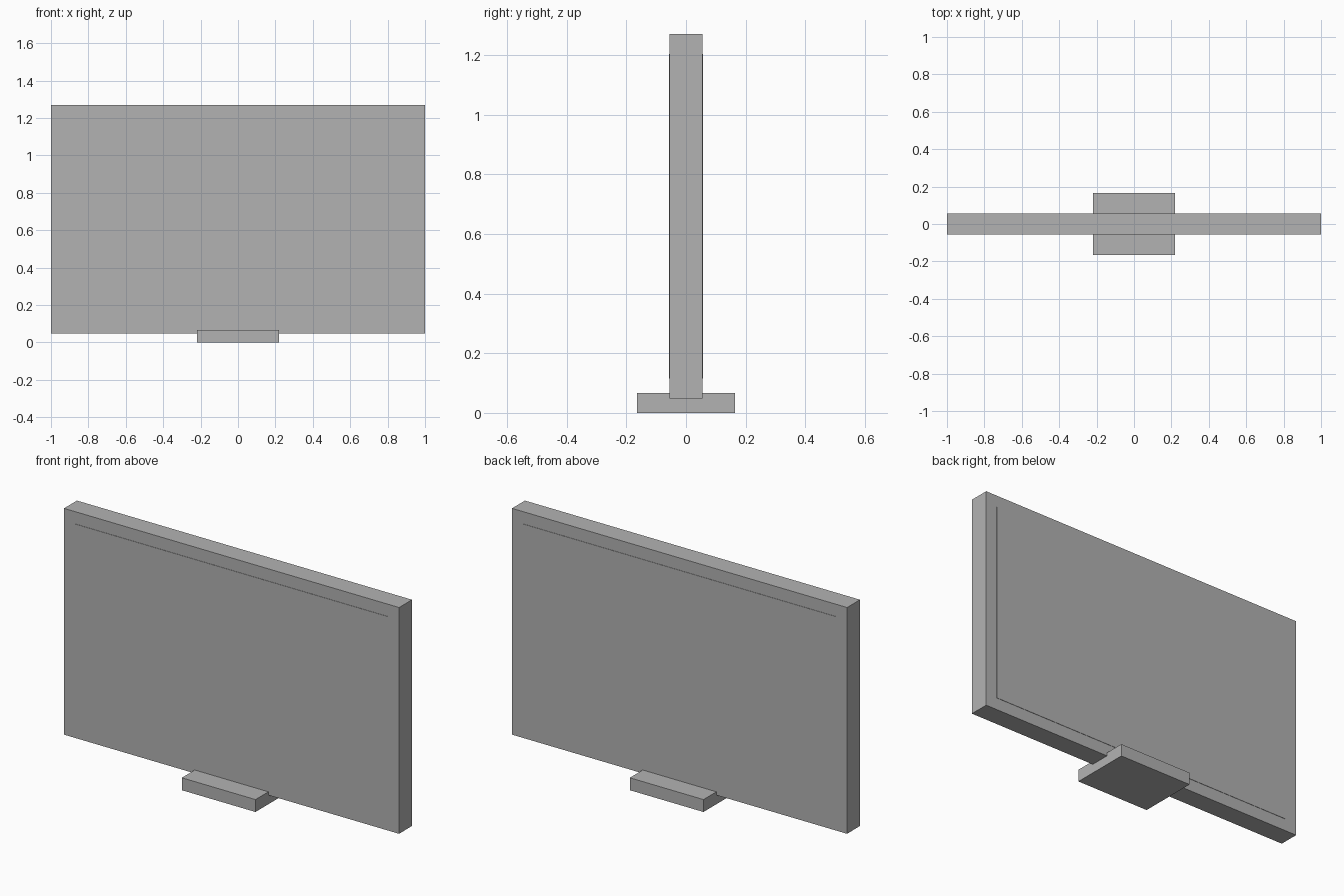
import bpy

if "Cube" in bpy.data.objects:
    bpy.data.objects.remove(bpy.data.objects["Cube"])

grey = bpy.data.materials.new("plain grey")
grey.diffuse_color = (0.448, 0.448, 0.448, 1)
grey.use_nodes = True
grey.node_tree.nodes["Principled BSDF"].inputs["Base Color"].default_value = grey.diffuse_color


def box(name, low, high):
    """Axis-aligned box between two corners."""
    centre = [(a + b) / 2 for a, b in zip(low, high)]
    size = [b - a for a, b in zip(low, high)]
    bpy.ops.mesh.primitive_cube_add(size=1, location=centre)
    obj = bpy.context.object
    obj.name = name
    obj.scale = size
    bpy.ops.object.transform_apply(location=False, rotation=False, scale=True)
    obj.data.materials.append(grey)
    return obj


DEPTH = 0.055   # half thickness of the panel
RAISE = 0.002   # how far the screen plates stand proud

# Foot under the panel
box("base", (-0.22, -0.165, 0), (0.22, 0.165, 0.067))

# Main panel
box("panel", (-1, -DEPTH, 0.049), (1, DEPTH, 1.27))

# Thin screen plates on front and back
for name, side in (("front_screen", -1), ("back_screen", 1)):
    y0, y1 = sorted((side * (DEPTH - RAISE), side * (DEPTH + RAISE)))
    box(name, (-0.932, y0, 0.115), (0.932, y1, 1.204))
